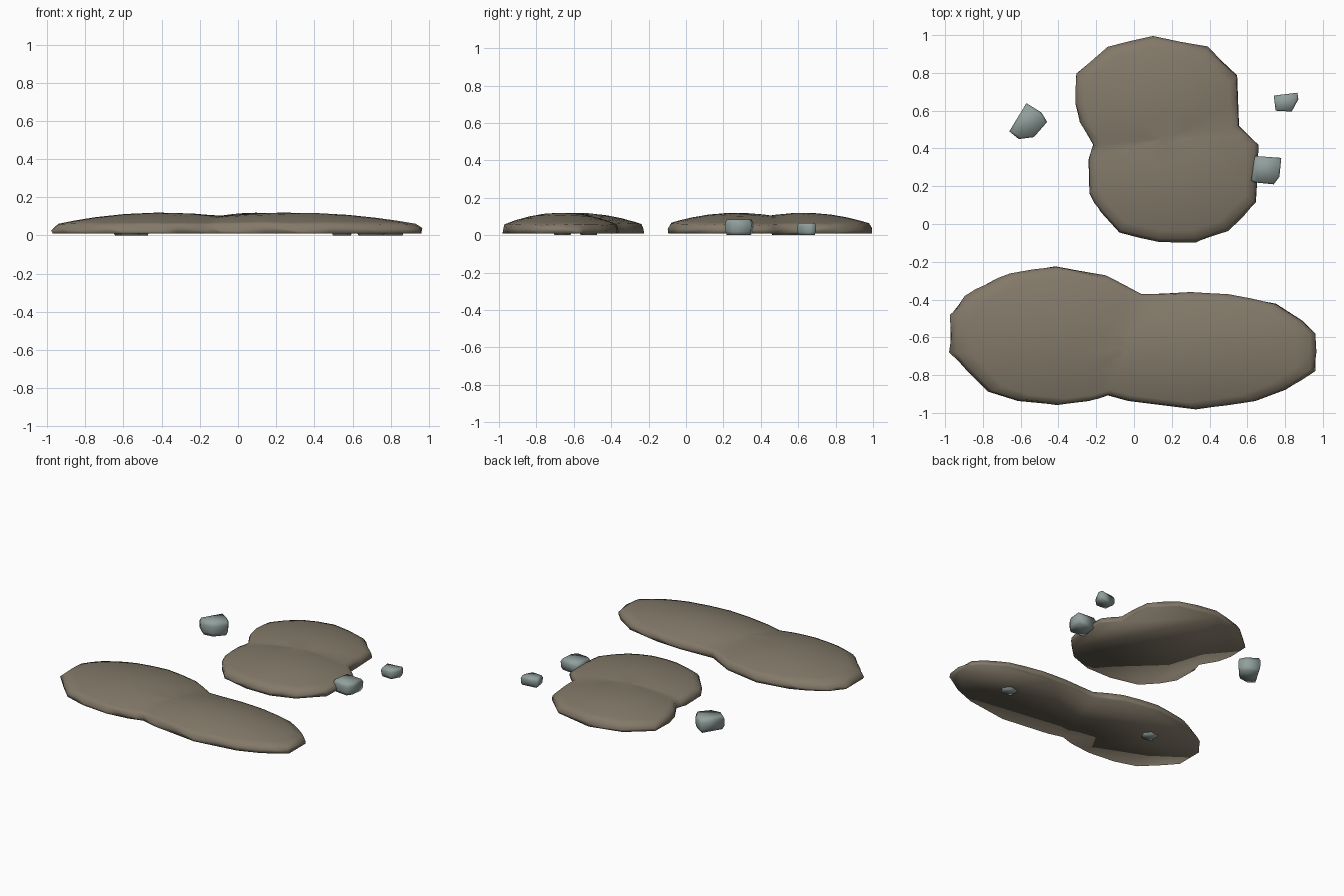
import bpy, bmesh, random
from mathutils import Vector

random.seed(4)
cube = bpy.data.objects.get("Cube")
if cube:
    bpy.data.objects.remove(cube, do_unlink=True)


def material(name, colour):
    m = bpy.data.materials.new(name)
    m.use_nodes = True
    m.diffuse_color = (*colour, 1)
    m.node_tree.nodes["Principled BSDF"].inputs["Base Color"].default_value = (*colour, 1)
    return m


dirt = material("brown dirt", (0.225, 0.19, 0.14))
stone = material("grey stone", (0.28, 0.345, 0.33))


def stack(name, rings, mat):
    """Skin a list of equal rings, capping both ends."""
    bm = bmesh.new()
    loops = [[bm.verts.new(p) for p in ring] for ring in rings]
    n = len(loops[0])
    for low, high in zip(loops, loops[1:]):
        for i in range(n):
            j = (i + 1) % n
            bm.faces.new((low[i], low[j], high[j], high[i]))
    bm.faces.new(loops[0][::-1])
    bm.faces.new(loops[-1])
    bmesh.ops.recalc_face_normals(bm, faces=bm.faces)
    for f in bm.faces:
        f.smooth = True
    mesh = bpy.data.meshes.new(name)
    bm.to_mesh(mesh)
    bm.free()
    mesh.materials.append(mat)
    obj = bpy.data.objects.new(name, mesh)
    bpy.context.collection.objects.link(obj)


def mound(name, outline, centre, lobes):
    """Low heap made of two merged domes inside a ragged outline."""
    c = Vector(centre)
    pts = [Vector(p) for p in outline]
    rim = []
    for a, b in zip(pts, pts[1:] + pts[:1]):
        rim += [a, (a + b) / 2]

    def height(p):
        return max(0.12 - 0.07 * (((p.x - x) / rx) ** 2 + ((p.y - y) / ry) ** 2)
                   for x, y, rx, ry in lobes)

    def ring(scale, z=None, ragged=0.0):
        out = []
        for p in rim:
            q = c + (p - c) * (scale - random.random() * ragged)
            out.append((q.x, q.y, height(q) if z is None else z + random.random() * ragged))
        return out

    rings = [ring(0.99, 0.01, 0.0), ring(1.0, 0.022, 0.02)]
    rings += [ring(s) for s in (0.96, 0.88, 0.76, 0.6, 0.42, 0.24, 0.08)]
    stack(name, rings, dirt)


def rock(name, outline, top):
    """Chunky stone with a slightly narrow base and bevelled top."""
    pts = [Vector(p) for p in outline]
    c = sum(pts, Vector((0, 0))) / len(pts)
    rings = [[(*(c + (p - c) * s), z * top) for p in pts]
             for s, z in ((0.86, 0), (0.97, 0.25), (1.0, 0.75), (0.88, 1))]
    stack(name, rings, stone)


# Dirt mounds
mound("front_mound",
      [(-0.98, -0.68), (-0.98, -0.48), (-0.9, -0.38), (-0.78, -0.31), (-0.66, -0.26),
       (-0.42, -0.22), (-0.15, -0.27), (0.04, -0.37), (0.3, -0.36), (0.5, -0.37),
       (0.76, -0.42), (0.9, -0.51), (0.97, -0.58), (0.97, -0.78), (0.81, -0.88),
       (0.65, -0.94), (0.33, -0.985), (-0.03, -0.94), (-0.14, -0.91), (-0.24, -0.94),
       (-0.41, -0.96), (-0.62, -0.94), (-0.78, -0.89), (-0.9, -0.77)],
      (-0.02, -0.65), [(-0.4, -0.59, 0.59, 0.38), (0.28, -0.67, 0.71, 0.32)])
mound("back_mound",
      [(0.1, 1.0), (-0.14, 0.94), (-0.31, 0.8), (-0.315, 0.64), (-0.29, 0.54),
       (-0.22, 0.42), (-0.245, 0.34), (-0.24, 0.16), (-0.18, 0.06), (-0.08, -0.05),
       (0.13, -0.1), (0.33, -0.1), (0.5, -0.04), (0.65, 0.11), (0.66, 0.42),
       (0.56, 0.52), (0.55, 0.79), (0.39, 0.94)],
      (0.17, 0.45), [(0.12, 0.63, 0.45, 0.39), (0.21, 0.27, 0.47, 0.4)])

# Loose rocks
rock("right_rock", [(-0.66, 0.49), (-0.57, 0.64), (-0.49, 0.59), (-0.46, 0.54),
                    (-0.53, 0.46), (-0.61, 0.45)], 0.1)
rock("mound_side_rock", [(0.62, 0.23), (0.64, 0.36), (0.78, 0.35), (0.77, 0.25),
                         (0.74, 0.21), (0.64, 0.22)], 0.085)
rock("left_rock", [(0.75, 0.6), (0.74, 0.68), (0.865, 0.695), (0.87, 0.66), (0.835, 0.595)], 0.065)

# Buried rocks whose bases show under the front mound
for label, x, y in (("left", 0.54, -0.66), ("right", -0.57, -0.52)):
    rock(label + "_buried_rock",
         [(x + 0.06, y), (x + 0.02, y + 0.05), (x - 0.05, y + 0.04),
          (x - 0.05, y - 0.04), (x + 0.03, y - 0.05)], 0.07)
